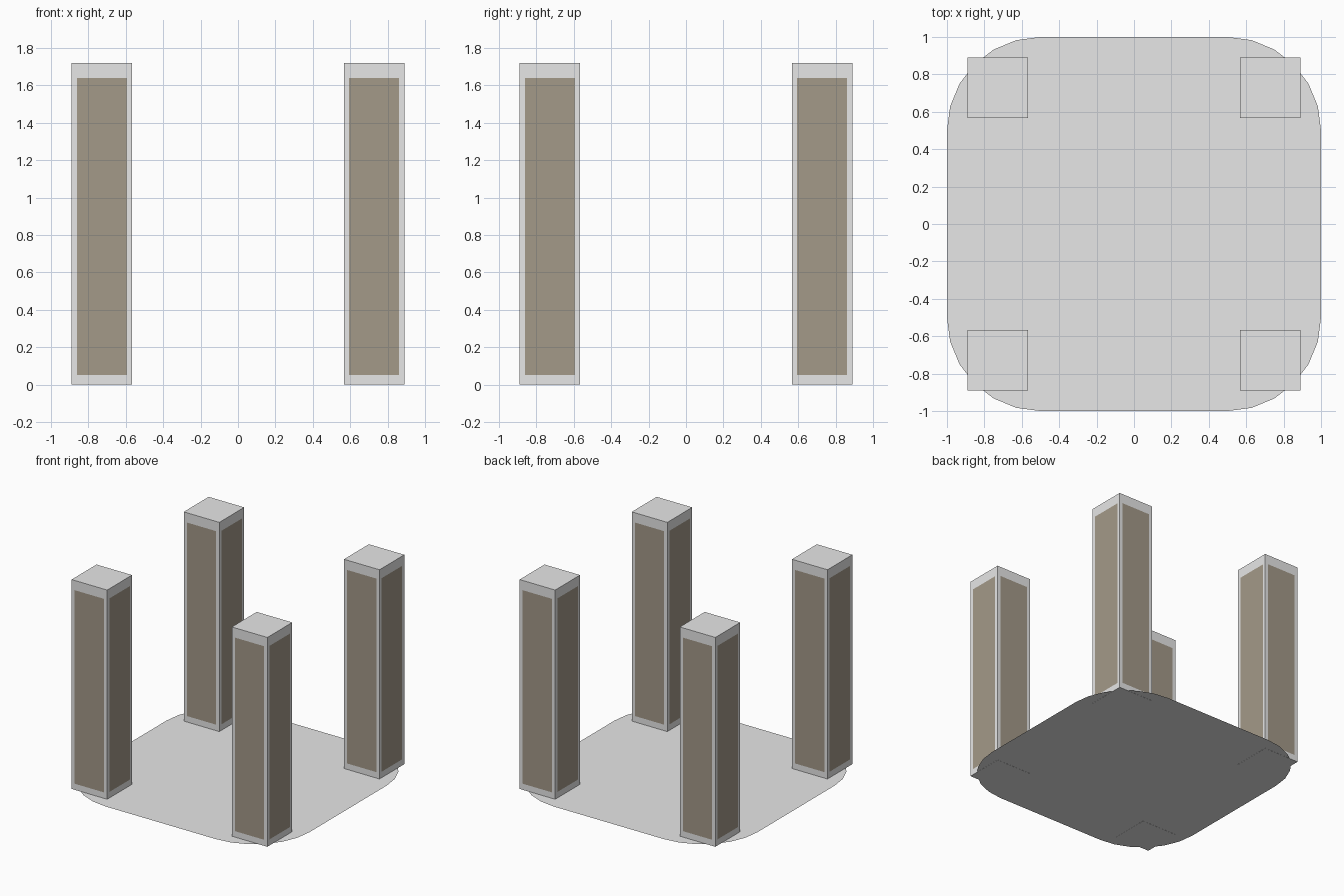
import bpy
import bmesh
from math import cos, sin, pi

cube = bpy.data.objects.get("Cube")
if cube:
    bpy.data.objects.remove(cube, do_unlink=True)


def make_material(name, rgb):
    mat = bpy.data.materials.new(name)
    mat.use_nodes = True
    colour = (*rgb, 1.0)
    mat.diffuse_color = colour
    mat.node_tree.nodes["Principled BSDF"].inputs["Base Color"].default_value = colour
    return mat


light_grey = make_material("light_grey", (0.8, 0.8, 0.8))
taupe = make_material("taupe", (0.37, 0.32, 0.25))


def finish(bm, name, materials):
    mesh = bpy.data.meshes.new(name)
    bm.to_mesh(mesh)
    bm.free()
    for mat in materials:
        mesh.materials.append(mat)
    obj = bpy.data.objects.new(name, mesh)
    bpy.context.collection.objects.link(obj)
    return obj


# Flat base sheet with rounded corners
HALF, RADIUS, STEPS = 1.0, 0.5, 6
bm = bmesh.new()
outline = []
for corner in range(4):
    start = corner * pi / 2
    sx = 1 if corner in (0, 3) else -1
    sy = 1 if corner < 2 else -1
    for i in range(STEPS + 1):
        a = start + i / STEPS * pi / 2
        outline.append(bm.verts.new((sx * (HALF - RADIUS) + RADIUS * cos(a),
                                     sy * (HALF - RADIUS) + RADIUS * sin(a), 0.001)))
bm.faces.new(outline)
finish(bm, "base_sheet", [light_grey])

# Four square posts, each side with an inset coloured panel
WIDTH, HEIGHT, OFFSET = 0.323, 1.72, 0.728
BORDER, PANEL_BOTTOM, PANEL_TOP = 0.04, 0.05, 1.64


def make_post(name, x, y):
    bm = bmesh.new()
    bmesh.ops.create_cube(bm, size=1)
    for v in bm.verts:
        v.co = (v.co.x * WIDTH, v.co.y * WIDTH, (v.co.z + 0.5) * HEIGHT)
    bm.normal_update()
    sides = [f for f in bm.faces if abs(f.normal.z) < 0.5]
    bmesh.ops.inset_individual(bm, faces=sides, thickness=BORDER)
    for face in sides:
        face.material_index = 1
        for v in face.verts:
            v.co.z = PANEL_BOTTOM if v.co.z < HEIGHT / 2 else PANEL_TOP
    post = finish(bm, name, [light_grey, taupe])
    post.location = (x, y, 0)


for side, sx in (("left", 1), ("right", -1)):
    for end, sy in (("front", -1), ("back", 1)):
        make_post(f"{end}_{side}_post", sx * OFFSET, sy * OFFSET)
